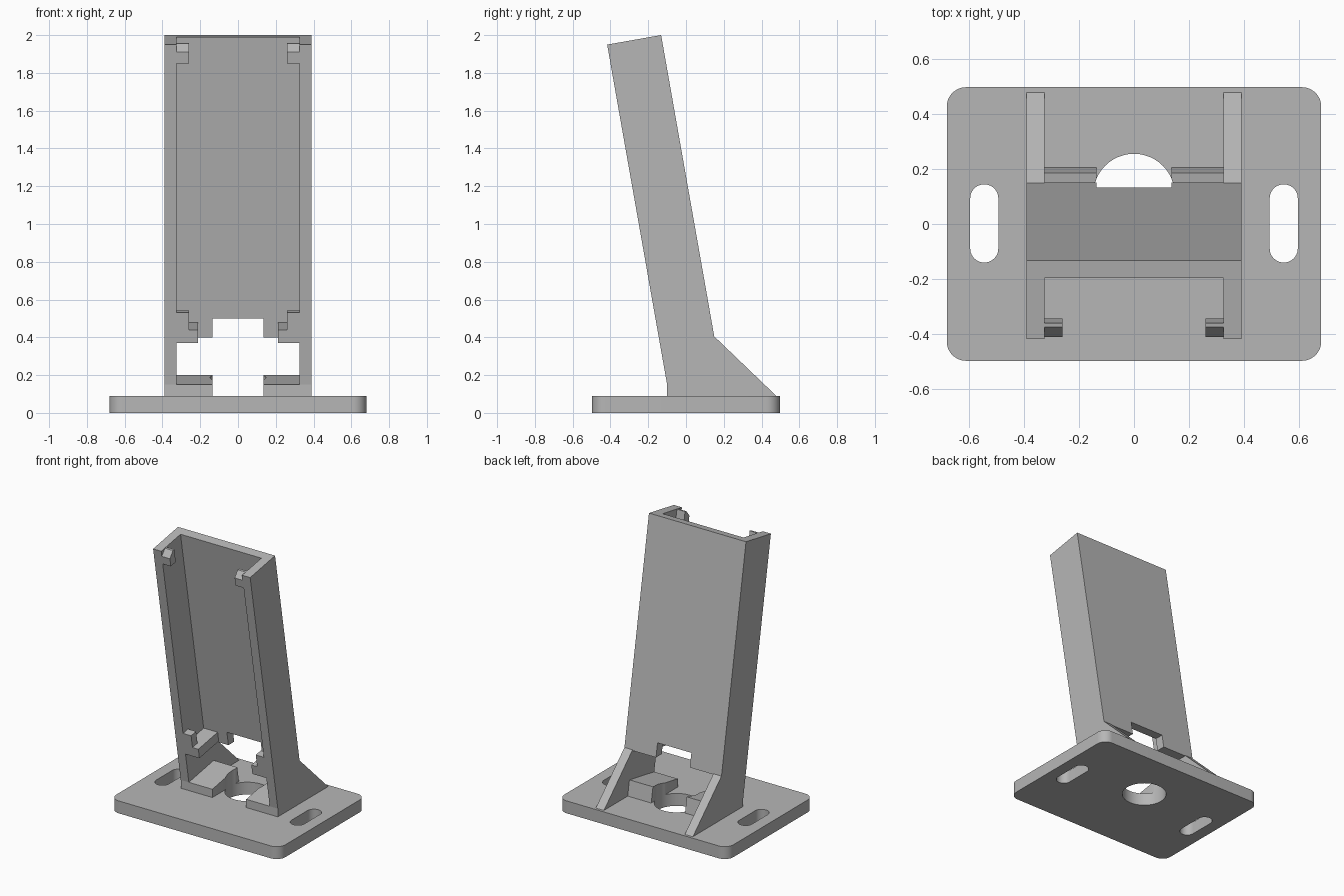
import bpy, bmesh, math
from mathutils import Vector

if "Cube" in bpy.data.objects:
    bpy.data.objects.remove(bpy.data.objects["Cube"])

TILT = math.radians(10)
SN, CS = math.sin(TILT), math.cos(TILT)
TOP = 1.8275          # length of the leaning tray
DEPTH = 0.29          # tray depth
WALL = 0.065          # wall thickness
XO, XI = 0.39, 0.325  # outer and inner wall positions
BASE_Z = 0.09

grey = bpy.data.materials.new("grey plastic")
grey.diffuse_color = (0.47, 0.47, 0.47, 1)
grey.use_nodes = True
grey.node_tree.nodes["Principled BSDF"].inputs["Base Color"].default_value = grey.diffuse_color


def lean(d, h):
    """Tray coordinates (depth from front, height along lean) to (y, z)."""
    return (-0.1 + d * CS - h * SN, 0.15 + d * SN + h * CS)


def lean_z(d, z):
    """Point at tray depth d and a given level z."""
    return lean(d, (z - 0.15 - d * SN) / CS)


def prism(name, points, axis):
    """Extrude a closed outline of 3D points along an axis vector."""
    bm = bmesh.new()
    face = bm.faces.new([bm.verts.new(p) for p in points])
    ext = bmesh.ops.extrude_face_region(bm, geom=[face])
    moved = [v for v in ext["geom"] if isinstance(v, bmesh.types.BMVert)]
    bmesh.ops.translate(bm, vec=Vector(axis), verts=moved)
    bmesh.ops.recalc_face_normals(bm, faces=bm.faces)
    mesh = bpy.data.meshes.new(name)
    bm.to_mesh(mesh)
    bm.free()
    mesh.materials.append(grey)
    ob = bpy.data.objects.new(name, mesh)
    bpy.context.collection.objects.link(ob)
    return ob


def side_prism(name, yz, x0, x1):
    return prism(name, [(x0, y, z) for y, z in yz], (x1 - x0, 0, 0))


def rounded(cx, cy, hx, hy, r, n=12):
    """Outline of a rounded rectangle; slots and circles are special cases."""
    pts = []
    for q, (sx, sy) in enumerate([(1, 1), (-1, 1), (-1, -1), (1, -1)]):
        for i in range(n + 1):
            a = math.pi / 2 * (q + i / n)
            p = (cx + sx * (hx - r) + r * math.cos(a),
                 cy + sy * (hy - r) + r * math.sin(a))
            if not pts or math.dist(p, pts[-1]) > 1e-5:
                pts.append(p)
    if math.dist(pts[0], pts[-1]) < 1e-5:
        pts.pop()
    return pts


def plate(name, xy, z0, z1):
    return prism(name, [(x, y, z0) for x, y in xy], (0, 0, z1 - z0))


def cut(ob, cutter):
    mod = ob.modifiers.new("cut", "BOOLEAN")
    mod.operation, mod.solver, mod.object = "DIFFERENCE", "EXACT", cutter
    cutter.hide_render = True
    bpy.context.view_layer.objects.active = ob
    bpy.ops.object.modifier_apply(modifier=mod.name)


def smooth(ob):
    bpy.ops.object.select_all(action="DESELECT")
    ob.select_set(True)
    bpy.context.view_layer.objects.active = ob
    bpy.ops.object.shade_smooth_by_angle(angle=math.radians(30))


# Base plate with cable hole and two mounting slots
base = plate("base_plate", rounded(0, 0, 0.68, 0.497, 0.07), 0, BASE_Z)
hole = plate("hole_cutter", rounded(0, 0.107, 0.148, 0.148, 0.148), -0.1, 0.4)
cutters = [hole]
for s in (-1, 1):
    cutters.append(plate("slot_cutter", rounded(s * 0.544, 0.002, 0.051, 0.142, 0.051), -0.1, 0.2))
for c in cutters:
    cut(base, c)
smooth(base)

# Back panel with a notch at its lower edge
panel = side_prism("back_panel", [lean_z(DEPTH - WALL, 0.40), lean(DEPTH - WALL, TOP),
                                  lean(DEPTH, TOP), lean_z(DEPTH, 0.40)], -XI, XI)
notch = side_prism("notch_cutter", [(-0.1, 0.3), (0.4, 0.3), (0.4, 0.5), (-0.1, 0.5)], -0.136, 0.136)
cutters.append(notch)
cut(panel, notch)

CLIP = 0.058  # clip thickness
wall_shape = [(-0.1, BASE_Z), lean(0, 0), lean(0, TOP), lean(DEPTH, TOP),
              lean_z(DEPTH, 0.405), (0.478, BASE_Z)]
block_shape = [(-0.1, BASE_Z), lean(0, 0), lean(DEPTH, 0), lean_z(DEPTH, BASE_Z)]
shelf_shape = [lean(0, 0.223), lean(0, 0.294), lean(DEPTH - WALL, 0.294), lean(DEPTH - WALL, 0.223)]
lip_shape = [lean(0, 0.294), lean(0, 0.387), lean(CLIP, 0.387), lean(CLIP, 0.294)]
top_clip_shape = [lean(0, 1.727), lean(0, 1.787), lean(0.043, 1.83 - 0.004),
                  lean(CLIP, 1.826), lean(CLIP, 1.727)]

for s, side in ((-1, "left"), (1, "right")):
    # Side wall with rear gusset
    side_prism(side + "_wall", wall_shape, s * XI, s * XO)
    # Foot block, rounded where the cable hole passes
    block = side_prism(side + "_foot_block", block_shape, s * 0.136, s * XI)
    cut(block, hole)
    smooth(block)
    # Lower shelf with front lip, and upper retaining clip
    side_prism(side + "_shelf", shelf_shape, s * 0.213, s * XI)
    side_prism(side + "_lip", lip_shape, s * 0.26, s * XI)
    side_prism(side + "_top_clip", top_clip_shape, s * 0.26, s * XI)

for c in cutters:
    bpy.data.objects.remove(c)
